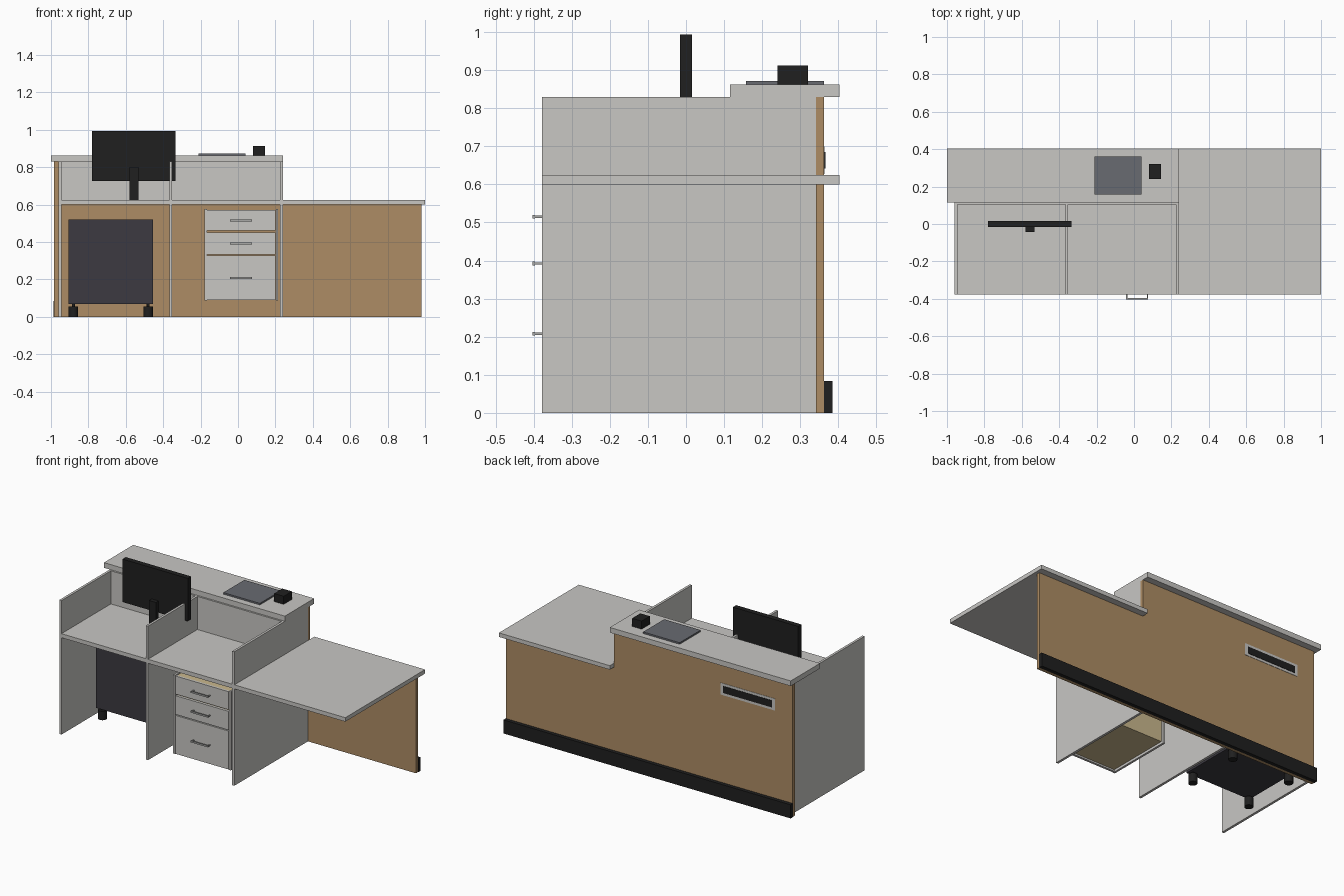
import bpy
import bmesh

cube = bpy.data.objects.get("Cube")
if cube:
    bpy.data.objects.remove(cube, do_unlink=True)


def material(name, r, g, b):
    m = bpy.data.materials.new(name)
    m.use_nodes = True
    m.diffuse_color = (r, g, b, 1)
    m.node_tree.nodes["Principled BSDF"].inputs["Base Color"].default_value = (r, g, b, 1)
    return m


GREY = material("light grey laminate", .58, .57, .55)
WOOD = material("oak wood", .42, .265, .128)
PALE = material("pale drawer wood", .59, .48, .27)
SLATE = material("slate", .045, .042, .053)
BLACK = material("black", .014, .014, .014)
BOOK = material("blue grey", .14, .145, .165)
STEEL = material("handle grey", .4, .4, .39)


def finish(name, bm, mat):
    mesh = bpy.data.meshes.new(name)
    bm.to_mesh(mesh)
    bm.free()
    mesh.materials.append(mat)
    obj = bpy.data.objects.new(name, mesh)
    bpy.context.collection.objects.link(obj)
    return obj


def box(name, mat, x, y, z):
    """Box from (low, high) spans on each axis."""
    bm = bmesh.new()
    bmesh.ops.create_cube(bm, size=1)
    for v in bm.verts:
        v.co = [s[0] if c < 0 else s[1] for c, s in zip(v.co, (x, y, z))]
    return finish(name, bm, mat)


def cylinder(name, mat, x, y, z, radius):
    bm = bmesh.new()
    bmesh.ops.create_cone(bm, cap_ends=True, segments=20, radius1=radius,
                          radius2=radius, depth=z[1] - z[0])
    bmesh.ops.translate(bm, verts=bm.verts, vec=(x, y, sum(z) / 2))
    obj = finish(name, bm, mat)
    for p in obj.data.polygons:
        p.use_smooth = abs(p.normal.z) < .5
    for e in obj.data.edges:
        a, b = (obj.data.vertices[i].co.z for i in e.vertices)
        e.use_edge_sharp = abs(a - b) < .001


FRONT, BACK = -.378, .342

# Upright partitions
for name, x in (("right_partition", -.96), ("middle_partition", -.367), ("left_partition", .225)):
    box(name, GREY, (x, x + .015), (FRONT, BACK), (0, .83))

# Work surfaces, each bay filled between its partitions
for name, x in (("right_desktop", (-.945, -.367)), ("middle_desktop", (-.352, .225))):
    box(name, GREY, x, (FRONT, BACK), (.6, .625))
    box(name + "_backboard", GREY, x, (.105, .12), (.625, .83))
box("side_desktop", GREY, (.24, 1), (FRONT, .403), (.6, .625))

# Raised visitor counter
box("counter_top", GREY, (-1, .24), (.116, .403), (.83, .862))

# Stepped wooden outer panel
bm = bmesh.new()
outline = [(-.985, 0), (.98, 0), (.98, .6), (.24, .6), (.24, .83), (-.985, .83)]
face = bm.faces.new([bm.verts.new((x, BACK, z)) for x, z in outline])
side = bmesh.ops.extrude_face_region(bm, geom=[face])["geom"]
bmesh.ops.translate(bm, vec=(0, .02, 0), verts=[g for g in side if isinstance(g, bmesh.types.BMVert)])
bmesh.ops.recalc_face_normals(bm, faces=bm.faces)
finish("outer_panel", bm, WOOD)
box("skirting", BLACK, (-.987, .982), (.362, .385), (0, .084))

# Letter slot on the outer panel
box("slot_frame", GREY, (-.865, -.49), (.36, .364), (.627, .7))
box("slot_opening", BLACK, (-.845, -.51), (.362, .366), (.642, .685))

# Drawer pedestal
PED_BACK = .05
for name, x in (("right", -.18), ("left", .202)):
    box("pedestal_side_" + name, GREY, (x, x + .013), (FRONT, PED_BACK), (.088, .575))
drawers = (("bottom", .09, .328, .208), ("middle", .334, .45, .392), ("top", .46, .572, .515))
for name, low, high, grip in drawers:
    box(name + "_drawer_front", GREY, (-.165, .2), (FRONT, FRONT + .014), (low, high))
    box(name + "_drawer_body", PALE, (-.164, .199), (FRONT + .014, PED_BACK - .012),
        (low + .01, high - .002))
    # Bar handle on two posts
    box(name + "_handle_bar", STEEL, (-.042, .076), (-.403, -.396), (grip - .005, grip + .005))
    for x in (-.042, .069):
        box(name + "_handle_post", STEEL, (x, x + .007), (-.398, FRONT), (grip - .003, grip + .003))

# Rolling cabinet
box("rolling_cabinet", SLATE, (-.905, -.455), (-.095, .295), (.068, .52))
for x in (-.88, -.48):
    for y in (-.07, .27):
        cylinder("cabinet_foot", BLACK, x, y, (0, .055), .025)
        cylinder("cabinet_foot_stem", BLACK, x, y, (.054, .069), .008)

# Monitor
box("monitor_screen", BLACK, (-.78, -.333), (-.016, .016), (.727, .993))
box("monitor_stand", BLACK, (-.58, -.533), (-.042, -.015), (.625, .8))

# Items on the counter
box("folder", BOOK, (-.21, .04), (.157, .362), (.862, .872))
box("desk_box", BLACK, (.08, .145), (.24, .32), (.862, .912))
